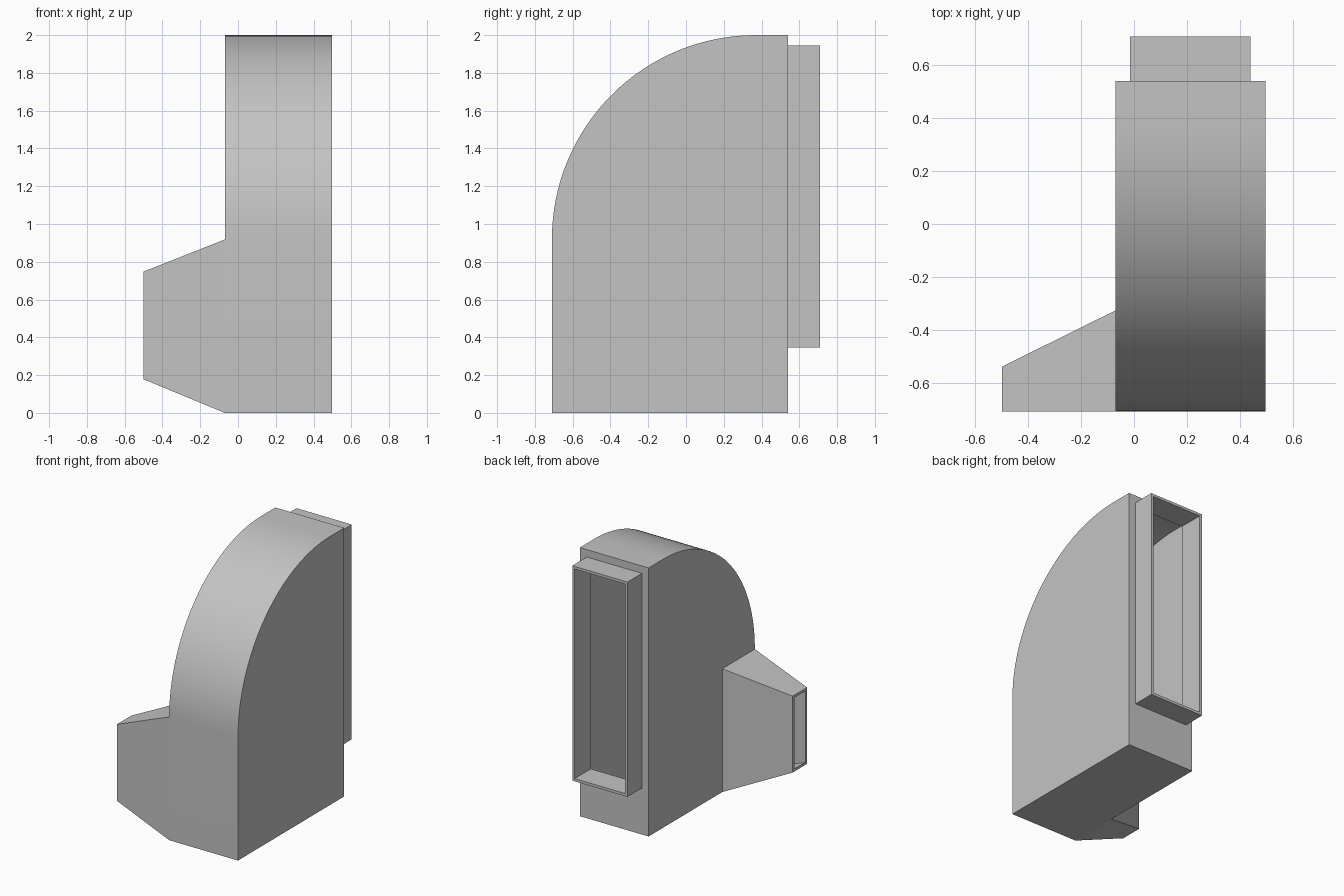
import bpy, bmesh, math

if "Cube" in bpy.data.objects:
    bpy.data.objects.remove(bpy.data.objects["Cube"], do_unlink=True)

WALL = 0.02
LEFT, RIGHT = 0.497, -0.07
FRONT, BACK, TOP = -0.71, 0.54, 2.0
ARC_Y, ARC_Z = 0.37, 0.92

grey = bpy.data.materials.new("duct_grey")
grey.use_nodes = True
colour = (0.55, 0.55, 0.55, 1)
grey.diffuse_color = colour
grey.node_tree.nodes["Principled BSDF"].inputs["Base Color"].default_value = colour


def loft(name, ring_a, ring_b):
    """Closed solid between two matching rings of points."""
    bm = bmesh.new()
    a = [bm.verts.new(p) for p in ring_a]
    b = [bm.verts.new(p) for p in ring_b]
    bm.faces.new(a)
    bm.faces.new(b)
    for i in range(len(a)):
        j = (i + 1) % len(a)
        bm.faces.new((a[i], a[j], b[j], b[i]))
    bmesh.ops.recalc_face_normals(bm, faces=bm.faces)
    mesh = bpy.data.meshes.new(name)
    bm.to_mesh(mesh)
    bm.free()
    mesh.materials.append(grey)
    obj = bpy.data.objects.new(name, mesh)
    bpy.context.collection.objects.link(obj)
    return obj


def body_ring(x, inset):
    """Side profile with a large quarter-round at the upper front."""
    radius = TOP - ARC_Z - inset
    pts = [(x, BACK - inset, inset), (x, FRONT + inset, inset)]
    for i in range(33):
        a = math.pi / 2 * i / 32
        pts.append((x, ARC_Y - radius * math.cos(a), ARC_Z + radius * math.sin(a)))
    pts.append((x, BACK - inset, TOP - inset))
    return pts


def collar_ring(y, inset):
    x0, x1 = -0.015 + inset, 0.44 - inset
    z0, z1 = 0.345 + inset, 1.945 - inset
    return [(x0, y, z0), (x1, y, z0), (x1, y, z1), (x0, y, z1)]


def spout_ring(x, inset):
    """Section of the tapered side spout, narrowing towards its mouth."""
    t = (RIGHT - x) / 0.43
    y0, y1 = FRONT + inset, -0.327 - 0.213 * t - inset
    z0, z1 = 0.178 * t + inset, 0.918 - 0.17 * t - inset
    return [(x, y0, z0), (x, y1, z0), (x, y1, z1), (x, y0, z1)]


# Outer solids
body = loft("duct_body", body_ring(RIGHT, 0), body_ring(LEFT, 0))
collar = loft("back_collar", collar_ring(BACK, 0), collar_ring(0.71, 0))
spout = loft("side_spout", spout_ring(-0.5, 0), spout_ring(RIGHT, 0))

# Inner cavities
body_void = loft("body_void", body_ring(RIGHT + WALL, WALL), body_ring(LEFT - WALL, WALL))
collar_void = loft("collar_void", collar_ring(BACK - 0.05, WALL), collar_ring(0.75, WALL))
spout_void = loft("spout_void", spout_ring(-0.52, WALL), spout_ring(RIGHT + 0.025, WALL))
voids = (body_void, collar_void, spout_void)

# Hollow out each part
for obj, cutters in ((body, voids), (collar, [collar_void]), (spout, [spout_void])):
    bpy.ops.object.select_all(action="DESELECT")
    obj.select_set(True)
    bpy.context.view_layer.objects.active = obj
    for cutter in cutters:
        mod = obj.modifiers.new("hollow", "BOOLEAN")
        mod.operation = "DIFFERENCE"
        mod.solver = "EXACT"
        mod.object = cutter
        bpy.ops.object.modifier_apply(modifier=mod.name)
    bpy.ops.object.shade_smooth_by_angle(angle=math.radians(20))

for cutter in voids:
    bpy.data.objects.remove(cutter, do_unlink=True)
